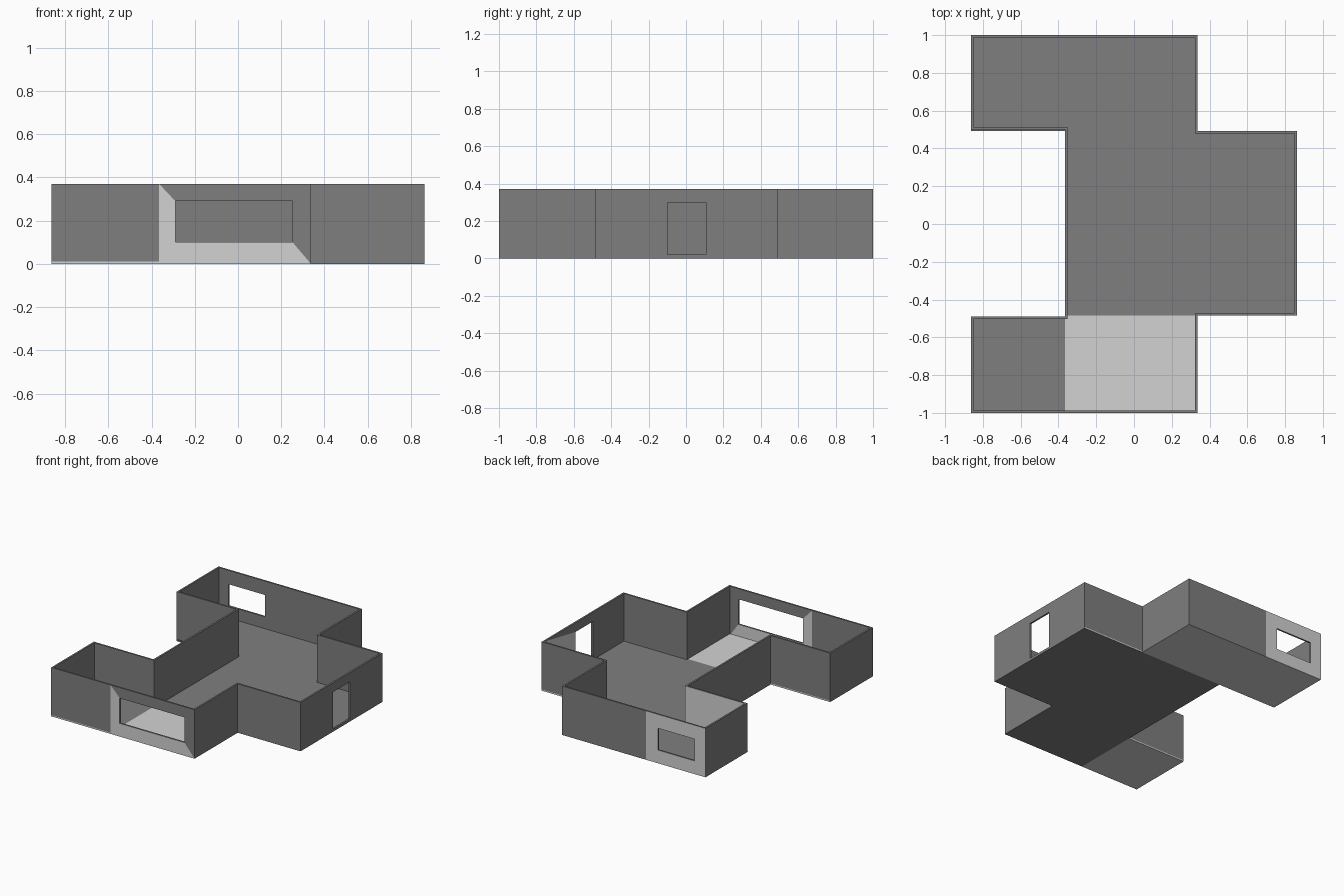
import bpy, bmesh
from mathutils import Vector

if "Cube" in bpy.data.objects:
    bpy.data.objects.remove(bpy.data.objects["Cube"])

H, T, FLOOR = 0.37, 0.013, 0.01   # wall height, wall thickness, floor thickness
DARK, LIGHT = 0, 1


def material(name, v):
    m = bpy.data.materials.new(name)
    m.diffuse_color = (v, v, v, 1)
    m.use_nodes = True
    m.node_tree.nodes["Principled BSDF"].inputs["Base Color"].default_value = m.diffuse_color
    return m


MATS = [material("dark grey", 0.212), material("light grey", 0.65)]


def finish(bm, name):
    bmesh.ops.remove_doubles(bm, verts=bm.verts, dist=1e-5)
    me = bpy.data.meshes.new(name)
    bm.to_mesh(me)
    bm.free()
    for m in MATS:
        me.materials.append(m)
    bpy.context.collection.objects.link(bpy.data.objects.new(name, me))


def quad(bm, pts, mat):
    f = bm.faces.new([bm.verts.new(p) for p in pts])
    f.material_index = mat


# Outer plan of the house, counter-clockwise
XL, XI, XM, XR = -0.863, -0.365, 0.337, 0.863
plan = [Vector(p) for p in (
    (XL, -1), (XI, -1), (XM, -1), (XM, -0.485), (XR, -0.485), (XR, 0.492), (XM, 0.492),
    (XM, 1), (XI, 1), (XL, 1), (XL, 0.5), (XI, 0.5), (XI, -0.49), (XL, -0.49))]
n = len(plan)
dirs = [(plan[(i + 1) % n] - plan[i]).normalized() for i in range(n)]
norms = [Vector((-d.y, d.x)) for d in dirs]          # pointing indoors
inner = []
for i in range(n):                                   # mitred inner outline
    a, b = norms[i - 1], norms[i]
    inner.append(plan[i] + (a + b) * T if a.dot(b) < 0.5 else plan[i] + b * T)

# Openings: wall -> (start, end, sill, head), outside and inside colours
# of the surrounding panels in the order bottom, end, top, start
openings = {
    1: ("front_window_wall", (0.075, 0.617, 0.10, 0.29), (1, 0, 0, 1), (1, 0, 0, 1)),
    4: ("door_wall", (0.385, 0.592, 0.02, 0.30), (0, 0, 0, 0), (0, 1, 0, 0)),
    8: ("back_window_wall", (0.10, 0.405, 0.10, 0.265), (1, 1, 1, 1), (0, 0, 0, 0)),
}
light_inside = {10}
light_plinth = {0, 5, 12}


def at(p, z):
    return Vector((p.x, p.y, z))


for i in range(n):
    j = (i + 1) % n
    bm = bmesh.new()
    po, qo, pi, qi = plan[i], plan[j], inner[i], inner[j]
    # top cap
    quad(bm, [at(po, H), at(qo, H), at(qi, H), at(pi, H)], DARK)
    outer = [at(po, 0), at(qo, 0), at(qo, H), at(po, H)]
    inside = [at(pi, 0), at(qi, 0), at(qi, H), at(pi, H)]
    if i in openings:
        name, (s0, s1, z0, z1), co, ci = openings[i]
        corners = ((s0, z0), (s1, z0), (s1, z1), (s0, z1))
        ho = [at(po + dirs[i] * s, z) for s, z in corners]
        hi = [at(po + dirs[i] * s + norms[i] * T, z) for s, z in corners]
        for k in range(4):
            m = (k + 1) % 4
            quad(bm, [outer[k], outer[m], ho[m], ho[k]], co[k])
            quad(bm, [inside[m], inside[k], hi[k], hi[m]], ci[k])
            quad(bm, [ho[k], ho[m], hi[m], hi[k]], DARK)    # reveal
    else:
        name = "wall_%02d" % i
        quad(bm, [at(po, FLOOR), at(qo, FLOOR), outer[2], outer[3]], DARK)
        quad(bm, [outer[0], outer[1], at(qo, FLOOR), at(po, FLOOR)],
             LIGHT if i in light_plinth else DARK)
        quad(bm, inside[::-1], LIGHT if i in light_inside else DARK)
    finish(bm, name)

# Floor areas: x0, x1, y0, y1, top colour, underside colour
for name, x0, x1, y0, y1, top, under in (
        ("main_floor", XI, XR, -0.485, 0.492, DARK, DARK),
        ("back_floor", XL, XM, 0.492, 1, DARK, LIGHT),
        ("front_left_floor", XL, XI, -1, -0.49, DARK, LIGHT),
        ("front_right_floor", XI, XM, -1, -0.485, LIGHT, DARK)):
    bm = bmesh.new()
    ring = [Vector(p) for p in ((x0, y0), (x1, y0), (x1, y1), (x0, y1))]
    quad(bm, [at(p, FLOOR) for p in ring], top)
    quad(bm, [at(p, 0) for p in ring[::-1]], under)
    finish(bm, name)
